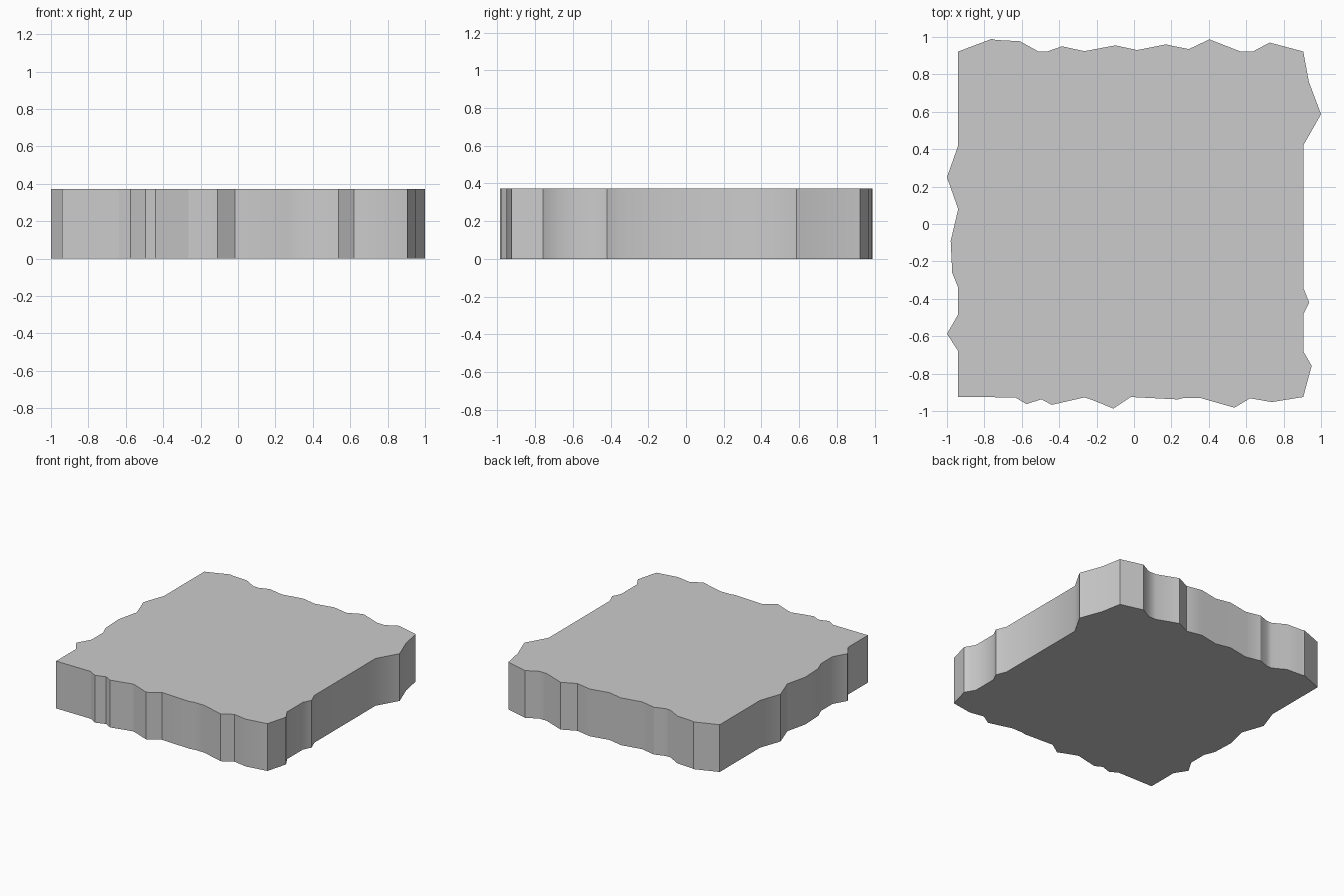
import bpy, bmesh, math

if "Cube" in bpy.data.objects:
    bpy.data.objects.remove(bpy.data.objects["Cube"])

HEIGHT = 0.373

# Chipped edges of the slab outline, clockwise seen from above
back = [(-.94, .922), (-.76, .99), (-.74, .984), (-.61, .977), (-.51, .922),
        (-.465, .922), (-.385, .95), (-.265, .924), (-.1, .955), (.017, .93),
        (.17, .96), (.293, .935), (.403, .987), (.57, .922), (.635, .922),
        (.725, .97)]
right = [(.905, .922), (.935, .76), (1, .587), (.905, .42), (.905, -.34),
         (.937, -.42), (.905, -.485), (.905, -.68), (.95, -.758)]
front = [(.905, -.925), (.737, -.952), (.62, -.932), (.537, -.982),
         (.355, -.93), (.265, -.93), (.235, -.938), (-.017, -.925),
         (-.11, -.987), (-.225, -.94), (-.265, -.927), (-.44, -.967),
         (-.495, -.937), (-.575, -.963), (-.635, -.927)]
left = [(-.94, -.925), (-.94, -.68), (-1, -.587), (-.94, -.483), (-.94, -.34),
        (-.972, -.26), (-.98, -.09), (-.94, .08), (-1, .25), (-.94, .42)]

# Slab: outline extruded straight up
bm = bmesh.new()
base = bm.faces.new([bm.verts.new((x, y, 0)) for x, y in back + right + front + left])
top = bmesh.ops.extrude_face_region(bm, geom=[base], use_keep_orig=True)
bmesh.ops.translate(bm, vec=(0, 0, HEIGHT),
                    verts=[g for g in top["geom"] if isinstance(g, bmesh.types.BMVert)])
bmesh.ops.recalc_face_normals(bm, faces=bm.faces)
mesh = bpy.data.meshes.new("stone_slab")
bm.to_mesh(mesh)
bm.free()

slab = bpy.data.objects.new("stone_slab", mesh)
bpy.context.collection.objects.link(slab)
bpy.context.view_layer.objects.active = slab
slab.select_set(True)
bpy.ops.object.shade_smooth_by_angle(angle=math.radians(30))
